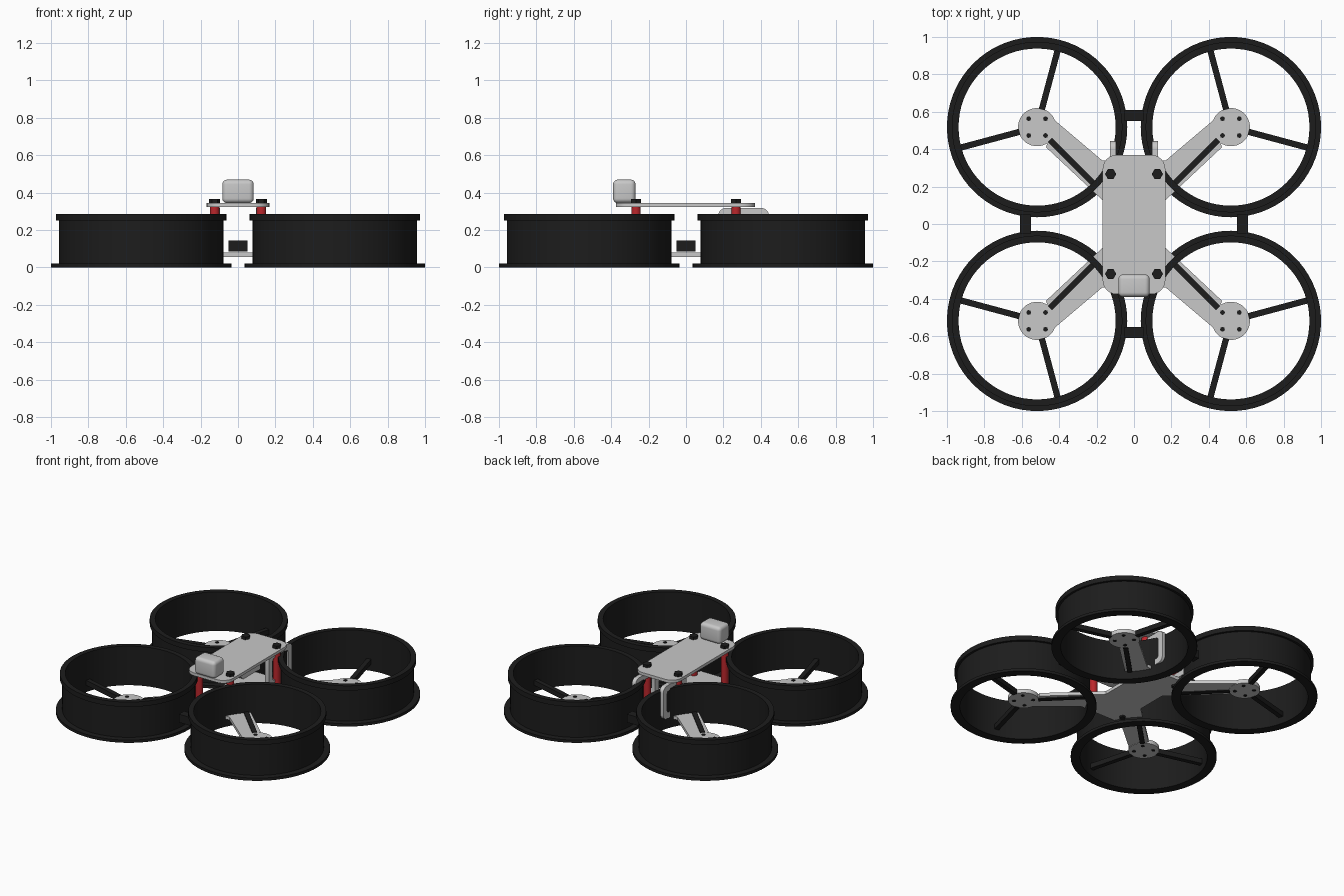
import bpy, bmesh, math
from mathutils import Matrix, Vector

cube = bpy.data.objects.get("Cube")
if cube:
    bpy.data.objects.remove(cube, do_unlink=True)


def material(name, rgb):
    m = bpy.data.materials.new(name)
    m.use_nodes = True
    m.diffuse_color = (*rgb, 1)
    m.node_tree.nodes["Principled BSDF"].inputs["Base Color"].default_value = (*rgb, 1)
    return m


BLACK = material("matte black", (0.012, 0.012, 0.012))
GREY = material("light grey", (0.58, 0.58, 0.58))
RED = material("red", (0.5, 0.02, 0.025))


def finish(bm, name, mat, smooth=True):
    bmesh.ops.recalc_face_normals(bm, faces=bm.faces)
    mesh = bpy.data.meshes.new(name)
    bm.to_mesh(mesh)
    bm.free()
    mesh.materials.append(mat)
    obj = bpy.data.objects.new(name, mesh)
    bpy.context.collection.objects.link(obj)
    if smooth:
        bpy.ops.object.select_all(action="DESELECT")
        obj.select_set(True)
        bpy.context.view_layer.objects.active = obj
        bpy.ops.object.shade_smooth_by_angle(angle=math.radians(35))
    return obj


def slab(name, pts, z0, z1, mat):
    """Extrude a flat outline from z0 to z1."""
    bm = bmesh.new()
    face = bm.faces.new([bm.verts.new((x, y, z0)) for x, y in pts])
    ext = bmesh.ops.extrude_face_region(bm, geom=[face])["geom"]
    verts = [v for v in ext if isinstance(v, bmesh.types.BMVert)]
    bmesh.ops.translate(bm, verts=verts, vec=(0, 0, z1 - z0))
    return finish(bm, name, mat)


def cylinder(name, x, y, z0, z1, r, mat, sides=24):
    pts = [(x + r * math.cos(2 * math.pi * i / sides), y + r * math.sin(2 * math.pi * i / sides))
           for i in range(sides)]
    return slab(name, pts, z0, z1, mat)


def box(name, center, size, mat, angle=0, bevel=0):
    bm = bmesh.new()
    bmesh.ops.create_cube(bm, size=1, matrix=Matrix.Translation(center)
                          @ Matrix.Rotation(angle, 4, "Z") @ Matrix.Diagonal((*size, 1)))
    if bevel:
        bmesh.ops.bevel(bm, geom=bm.edges[:], offset=bevel, segments=5, profile=0.5, affect="EDGES")
    return finish(bm, name, mat, bevel > 0)


def rounded_rect(cx, cy, w, h, r, steps=6):
    pts = []
    for k, (sx, sy) in enumerate([(1, 1), (-1, 1), (-1, -1), (1, -1)]):
        for i in range(steps + 1):
            a = math.pi / 2 * (k + i / steps)
            pts.append((cx + sx * (w / 2 - r) + r * math.cos(a),
                        cy + sy * (h / 2 - r) + r * math.sin(a)))
    return pts


def lathe(name, profile, center, mat, segments=72):
    """Closed ring from a closed (radius, height) profile."""
    bm = bmesh.new()
    rings = []
    for i in range(segments):
        a = 2 * math.pi * i / segments
        rings.append([bm.verts.new((center[0] + r * math.cos(a), center[1] + r * math.sin(a), z))
                      for r, z in profile])
    n = len(profile)
    for i in range(segments):
        a, b = rings[i], rings[(i + 1) % segments]
        for j in range(n):
            k = (j + 1) % n
            bm.faces.new((a[j], b[j], b[k], a[k]))
    return finish(bm, name, mat)


def loop_bracket(name, x, thick, outer, inner, mat):
    """Upright rounded frame in the side plane."""
    bm = bmesh.new()
    loops = [[bm.verts.new((x + dx, y, z)) for y, z in pts]
             for pts, dx in ((outer, -thick / 2), (outer, thick / 2),
                             (inner, thick / 2), (inner, -thick / 2))]
    n = len(outer)
    for k in range(4):
        a, b = loops[k], loops[(k + 1) % 4]
        for j in range(n):
            m = (j + 1) % n
            bm.faces.new((a[j], a[m], b[m], b[j]))
    return finish(bm, name, mat)


C = 0.518
DUCT = [(0.42, 0), (0.482, 0), (0.482, 0.02), (0.44, 0.02),
        (0.44, 0.25), (0.456, 0.25), (0.456, 0.285), (0.42, 0.285)]

# Ducts, motor mounts and spokes, one set per corner
for sx, side in ((1, "left"), (-1, "right")):
    for sy, end in ((1, "back"), (-1, "front")):
        tag = f"{end}_{side}"
        cx, cy = sx * C, sy * C
        lathe("duct_" + tag, DUCT, (cx, cy), BLACK)
        cylinder("motor_mount_" + tag, cx, cy, 0.053, 0.082, 0.102, GREY, 40)
        for deg in (105, -15, 225):
            a = math.radians(deg)
            d = Vector((sx * math.cos(a), sy * math.sin(a), 0))
            mid = Vector((cx, cy, 0.068)) + d * 0.264
            box("spoke_" + tag, mid, (0.334, 0.033, 0.036), BLACK, math.atan2(d.y, d.x))
        for dx in (-0.045, 0.045):
            for dy in (-0.045, 0.045):
                cylinder("mount_screw_" + tag, cx + dx, cy + dy, 0.05, 0.086, 0.013, BLACK, 8)
        # Red standoffs with hexagonal screw heads
        px, py = sx * 0.125, sy * 0.267
        cylinder("standoff_" + tag, px, py, 0.08, 0.326, 0.025, RED)
        cylinder("screw_head_" + tag, px, py, 0.345, 0.365, 0.03, BLACK, 6)
        cylinder("lower_screw_head_" + tag, px, py, 0.045, 0.056, 0.022, BLACK, 6)

# Lower frame plate with four arms, mirrored from one quarter outline
quarter = [(0.15, 0.11), (0.47, 0.41), (0.43, 0.56), (0.17, 0.34)]
outline = []
for sx, sy in ((1, 1), (-1, 1), (-1, -1), (1, -1)):
    part = [(sx * x, sy * y) for x, y in quarter]
    outline += part if sx * sy > 0 else part[::-1]
slab("frame_plate", outline, 0.056, 0.079, GREY)

# Upper plate
slab("top_plate", rounded_rect(0, -0.003, 0.335, 0.745, 0.075), 0.324, 0.345, GREY)

# Camera block
box("camera", (0, -0.33, 0.407), (0.168, 0.12, 0.125), GREY, bevel=0.025)

# Rear bracket frames
outer = rounded_rect(0.308, 0.198, 0.27, 0.24, 0.04)
inner = rounded_rect(0.308, 0.198, 0.18, 0.16, 0.02)
for x in (0.112, -0.112):
    loop_bracket("rear_bracket", x, 0.03, outer, inner, GREY)

# Links between neighbouring ducts
for s in (1, -1):
    box("duct_link_side", (s * 0.58, 0, 0.115), (0.06, 0.1, 0.06), BLACK)
    box("duct_link_end", (0, s * 0.58, 0.115), (0.1, 0.06, 0.06), BLACK)
